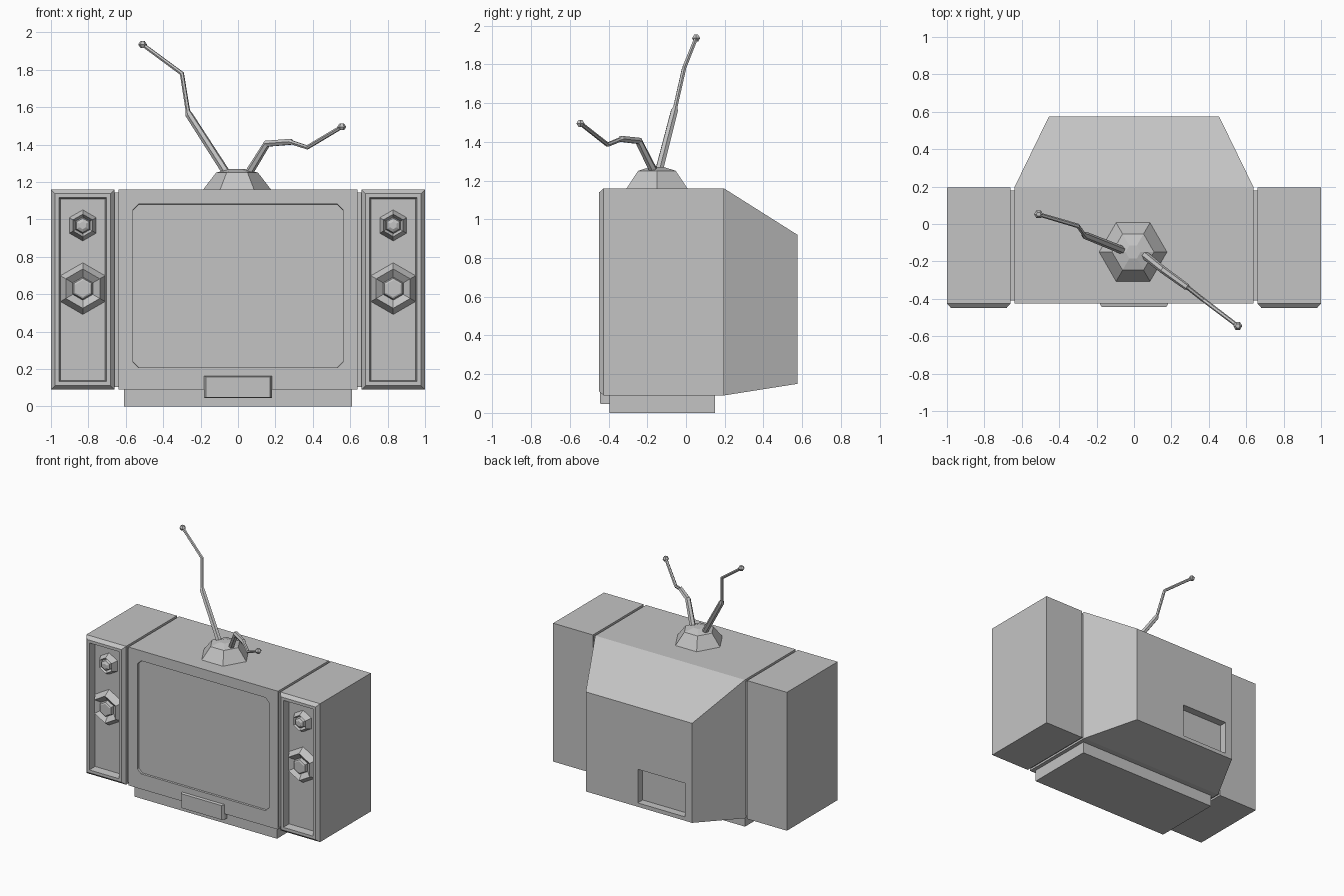
import bpy, bmesh, math
from mathutils import Vector

default = bpy.data.objects.get("Cube")
if default:
    bpy.data.objects.remove(default, do_unlink=True)

GREY = (0.55, 0.55, 0.55, 1)
grey = bpy.data.materials.new("plain grey")
grey.use_nodes = True
grey.diffuse_color = GREY
grey.node_tree.nodes["Principled BSDF"].inputs["Base Color"].default_value = GREY


def loft(name, loops):
    """Closed solid skinned through loops of equal point count."""
    bm = bmesh.new()
    rings = [[bm.verts.new(p) for p in loop] for loop in loops]
    for a, b in zip(rings, rings[1:]):
        for i in range(len(a)):
            j = (i + 1) % len(a)
            bm.faces.new((a[i], a[j], b[j], b[i]))
    bm.faces.new(rings[0])
    bm.faces.new(rings[-1])
    bmesh.ops.recalc_face_normals(bm, faces=bm.faces)
    mesh = bpy.data.meshes.new(name)
    bm.to_mesh(mesh)
    bm.free()
    mesh.materials.append(grey)
    obj = bpy.data.objects.new(name, mesh)
    bpy.context.collection.objects.link(obj)
    return obj


def rect(x0, x1, z0, z1, y, inset=0):
    x0, x1, z0, z1 = x0 + inset, x1 - inset, z0 + inset, z1 - inset
    return [(x0, y, z0), (x1, y, z0), (x1, y, z1), (x0, y, z1)]


def clipped_rect(hx, z0, z1, y, c):
    return [(-hx + c, y, z0), (hx - c, y, z0), (hx, y, z0 + c), (hx, y, z1 - c),
            (hx - c, y, z1), (-hx + c, y, z1), (-hx, y, z1 - c), (-hx, y, z0 + c)]


def hexagon(x, y, z, r, axis):
    pts = []
    for i in range(6):
        a = math.radians(60 * i)
        u, v = r * math.cos(a), r * math.sin(a)
        pts.append((x + u, y + v, z) if axis == "z" else (x + v, y, z + u))
    return pts


def shrink(points, d):
    """Move a clockwise outline inward by d with mitred corners."""
    out = []
    for i, p in enumerate(points):
        p, a, b = Vector(p), Vector(points[i - 1]), Vector(points[(i + 1) % len(points)])
        e, f = (p - a).normalized(), (b - p).normalized()
        n, m = Vector((e.y, -e.x)), Vector((f.y, -f.x))
        out.append(tuple(p + (n + m) * d / (1 + n.dot(m))))
    return out


def cut(target, cutter):
    cutter.hide_render = True
    mod = target.modifiers.new("cut", "BOOLEAN")
    mod.operation = "DIFFERENCE"
    mod.solver = "EXACT"
    mod.object = cutter
    bpy.context.view_layer.objects.active = target
    bpy.ops.object.modifier_apply(modifier=mod.name)
    bpy.data.objects.remove(cutter, do_unlink=True)


BOTTOM, TOP = 0.09, 1.16

# Cabinet with tapered back
cabinet = loft("cabinet", [
    rect(-0.455, 0.455, 0.15, 0.92, 0.575),
    rect(-0.64, 0.64, BOTTOM, TOP, 0.195),
    rect(-0.64, 0.64, BOTTOM, TOP, -0.425)])

# Screen opening
SCREEN_Y = -0.325
cut(cabinet, loft("screen_cutter", [
    clipped_rect(0.562, 0.208, 1.082, -0.5, 0.03),
    clipped_rect(0.562, 0.208, 1.082, -0.425, 0.03),
    clipped_rect(0.553, 0.217, 1.073, SCREEN_Y, 0.03)]))

# Jagged break in the screen
star = [(-0.175, 0.99), (-0.14, 0.825), (0, 0.845), (0.22, 1.0), (0.115, 0.79),
        (0.31, 0.74), (0.19, 0.61), (0.31, 0.325), (0.14, 0.505), (0, 0.295),
        (-0.035, 0.515), (-0.21, 0.33), (-0.30, 0.56), (-0.425, 0.54), (-0.31, 0.85)]
inner = shrink(star, 0.01)
cut(cabinet, loft("break_cutter", [
    [(x, SCREEN_Y - 0.03, z) for x, z in star],
    [(x, SCREEN_Y, z) for x, z in star],
    [(x, SCREEN_Y + 0.03, z) for x, z in inner]]))

# Socket recess in the back
cut(cabinet, loft("socket_cutter", [
    rect(-0.395, 0.01, 0.18, 0.44, 0.7), rect(-0.395, 0.01, 0.18, 0.44, 0.515)]))

# Recessed strip joining cabinet and side panels
loft("joining_strip", [rect(-0.67, 0.67, 0.105, 1.145, y) for y in (0.18, -0.41)])

# Plinth and front plate
loft("plinth", [rect(-0.61, 0.61, 0, 0.1, y) for y in (0.15, -0.395)])
loft("front_plate", [rect(-0.183, 0.183, 0.045, 0.162, -0.39),
                     rect(-0.183, 0.183, 0.045, 0.162, -0.425),
                     rect(-0.172, 0.172, 0.048, 0.158, -0.445)])

# Side panels with framed recess and hexagonal dials
PANEL_Y = -0.39
big_dial = [(0.138, -0.01), (0.138, 0), (0.105, 0.05), (0.062, 0.02), (0.055, 0.045), (0.045, 0.05)]
small_dial = [(0.083, -0.01), (0.083, 0), (0.06, 0.045), (0.045, 0.02), (0.038, 0.045), (0.02, 0.055)]
for side, s in (("left", 1), ("right", -1)):
    x0, x1 = sorted((s * 0.66, s * 1.0))
    steps = [(0.195, 0), (-0.425, 0), (-0.45, 0.022), (-0.45, 0.044), (PANEL_Y, 0.05)]
    loft(side + "_panel", [rect(x0, x1, BOTTOM, TOP, y, inset) for y, inset in steps])
    for kind, z, profile in (("lower", 0.63, big_dial), ("upper", 0.968, small_dial)):
        loft(f"{side}_{kind}_dial",
             [hexagon(s * 0.83, PANEL_Y - h, z, r, "y") for r, h in profile])

# Aerial base
loft("aerial_base", [hexagon(-0.005, -0.15, z, r, "z")
                     for r, z in ((0.185, 1.155), (0.112, 1.25), (0.04, 1.27))])


def aerial(name, path):
    """Bent six-sided rod through (x, y, z, radius) points, with a tip bead."""
    curve = bpy.data.curves.new(name, "CURVE")
    curve.dimensions = "3D"
    curve.bevel_depth = 1
    curve.bevel_resolution = 1
    curve.use_fill_caps = True
    spline = curve.splines.new("POLY")
    spline.use_smooth = False
    spline.points.add(len(path) - 1)
    for point, (x, y, z, r) in zip(spline.points, path):
        point.co = (x, y, z, 1)
        point.radius = r
    curve.materials.append(grey)
    obj = bpy.data.objects.new(name, curve)
    bpy.context.collection.objects.link(obj)
    bpy.ops.object.select_all(action="DESELECT")
    obj.select_set(True)
    bpy.context.view_layer.objects.active = obj
    bpy.ops.object.convert(target="MESH")
    x, y, z, r = path[-1]
    loft(name + "_tip", [hexagon(x, y, z + h, w, "z")
                         for h, w in ((-0.018, 0.012), (0, 0.024), (0.018, 0.012))])


aerial("long_aerial", [(-0.05, -0.145, 1.23, 0.022), (-0.262, -0.06, 1.56, 0.02),
                       (-0.268, -0.055, 1.58, 0.012), (-0.3, -0.01, 1.78, 0.012),
                       (-0.51, 0.052, 1.935, 0.011)])
aerial("short_aerial", [(0.05, -0.16, 1.235, 0.022), (0.155, -0.245, 1.405, 0.02),
                        (0.28, -0.335, 1.415, 0.018), (0.29, -0.342, 1.411, 0.012),
                        (0.37, -0.405, 1.385, 0.012), (0.555, -0.545, 1.495, 0.011)])
